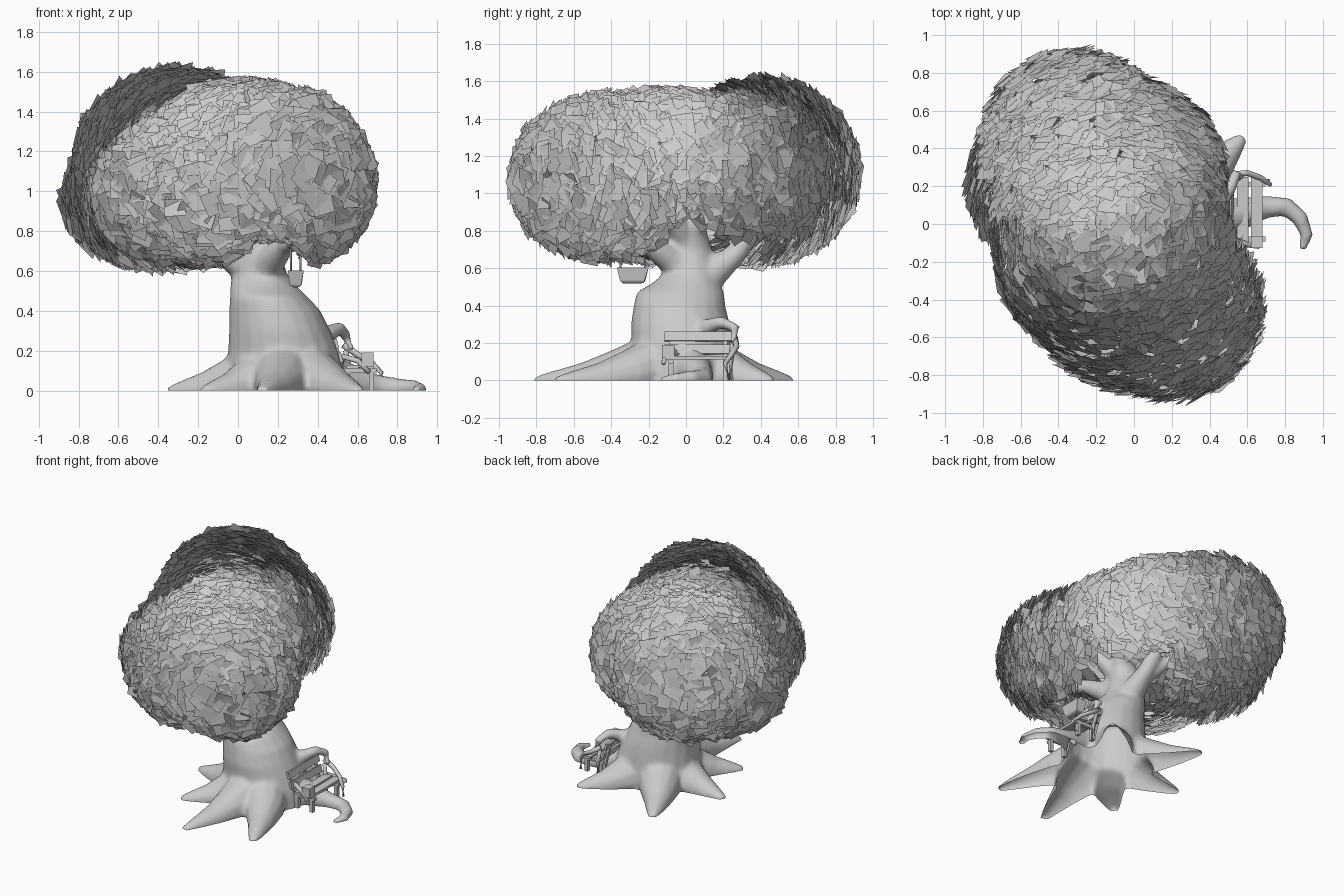
import bpy, bmesh, math, random
from mathutils import Vector, Matrix

random.seed(4)
cube = bpy.data.objects.get("Cube")
if cube:
    bpy.data.objects.remove(cube)


def make_object(name, bm, smooth=False):
    mesh = bpy.data.meshes.new(name)
    bm.to_mesh(mesh)
    bm.free()
    for poly in mesh.polygons:
        poly.use_smooth = smooth
    obj = bpy.data.objects.new(name, mesh)
    bpy.context.collection.objects.link(obj)
    return obj


def skin_rings(bm, rings):
    """Closed skin over equal rings of vertices."""
    sides = len(rings[0])
    for lower, upper in zip(rings, rings[1:]):
        for k in range(sides):
            n = (k + 1) % sides
            bm.faces.new((lower[k], lower[n], upper[n], upper[k]))
    bm.faces.new(rings[0][::-1])
    bm.faces.new(rings[-1])


def tube(bm, path, sides=12):
    """Closed tapering tube through (x, y, z, radius) points."""
    pts = [Vector(p[:3]) for p in path]
    rings = []
    for i, p in enumerate(pts):
        tangent = pts[min(i + 1, len(pts) - 1)] - pts[max(i - 1, 0)]
        rot = tangent.to_track_quat('Z', 'Y')
        angles = [math.tau * k / sides for k in range(sides)]
        rings.append([bm.verts.new(p + rot @ Vector((math.cos(a), math.sin(a), 0)) * path[i][3])
                      for a in angles])
    skin_rings(bm, rings)


def box(bm, center, size, tilt=0):
    mat = Matrix.Translation(center) @ Matrix.Rotation(tilt, 4, 'Y') @ Matrix.Diagonal((*size, 1))
    return bmesh.ops.create_cube(bm, size=1, matrix=mat)["verts"]


# Trunk: leaning main stem as stacked rings
bm = bmesh.new()
stem = [(-.1, .25, -.02, .31, .29), (.1, .24, -.02, .30, .28), (.2, .23, -.02, .28, .27),
        (.3, .21, -.03, .255, .265), (.4, .185, -.035, .23, .245), (.47, .155, -.03, .195, .235),
        (.52, .13, .0, .17, .18), (.58, .11, .03, .14, .14), (.7, .09, .02, .12, .12),
        (.84, .12, .0, .10, .10)]
skin_rings(bm, [[bm.verts.new((x + rx * math.cos(a), y + ry * math.sin(a), z))
                 for a in [math.tau * k / 20 for k in range(20)]]
                for z, x, y, rx, ry in stem])

# Roots: sloping tubes spreading from the stem to the ground
for tx, ty in [(.61, -.70), (.12, -.81), (-.18, -.42), (-.35, .05), (-.12, .57), (.58, .46)]:
    path = []
    for t, z, r in [(.2, .08, .17), (.45, .03, .135), (.68, .005, .09), (.88, -.005, .055), (1, -.01, .03)]:
        bend = .04 * math.sin(t * math.pi)
        path.append((.23 + (tx - .23) * t - bend * ty, -.02 + (ty + .02) * t + bend * tx, z, r))
    tube(bm, path)
tube(bm, [(.35, .0, .1, .14), (.55, .05, .05, .09), (.7, .09, .02, .06), (.81, .09, .01, .052),
          (.88, .03, .01, .045), (.915, -.06, .005, .035), (.89, -.14, .0, .02)])

# Branches: heavy limbs reaching into the crown
tube(bm, [(.11, .02, .56, .11), (.17, -.1, .66, .075), (.24, -.22, .73, .05), (.32, -.36, .76, .045), (.36, -.5, .86, .03)])
tube(bm, [(.13, .03, .5, .12), (.13, .15, .58, .085), (.12, .26, .67, .06), (.1, .34, .78, .055), (.08, .42, .95, .035)])
tube(bm, [(.09, .24, .66, .05), (0, .36, .76, .045), (-.1, .46, .9, .03)])
tube(bm, [(.09, .02, .6, .10), (-.04, 0, .67, .07), (-.16, -.03, .73, .05), (-.32, -.02, .86, .035)])
tube(bm, [(.12, 0, .75, .09), (.2, -.05, .84, .06), (.27, -.12, .95, .035)])
tube(bm, [(.12, 0, .75, .09), (.17, .07, .86, .06), (.2, .13, .98, .035)])
tube(bm, [(.38, .08, .22, .07), (.46, .12, .29, .045), (.51, .19, .31, .035),
          (.54, .265, .28, .03), (.57, .25, .2, .022)])
raw = make_object("trunk_source", bm)

# Fuse stem, roots and branches into one smooth shell, open at the ground
remesh = raw.modifiers.new("fuse", 'REMESH')
remesh.mode = 'VOXEL'
remesh.voxel_size = .016
soften = raw.modifiers.new("soften", 'SMOOTH')
soften.factor = .5
soften.iterations = 6
bpy.context.view_layer.update()
evaluated = raw.evaluated_get(bpy.context.evaluated_depsgraph_get())
bm = bmesh.new()
bm.from_mesh(evaluated.to_mesh())
evaluated.to_mesh_clear()
bmesh.ops.bisect_plane(bm, geom=bm.verts[:] + bm.edges[:] + bm.faces[:], plane_co=(0, 0, 0),
                       plane_no=(0, 0, 1), clear_inner=True)
bpy.data.objects.remove(raw)
make_object("trunk_with_roots_and_branches", bm, True)

# Crown: square leaf cards facing away from the core, over blended rounded lobes
CORE = Vector((-.08, -.03, 1.08))
BLEND = 12
lobes = [((-.32, .42, 1.12), (.50, .51, .48)),
         ((.02, .29, 1.1), (.46, .46, .42)),
         ((.2, -.48, 1.08), (.46, .46, .42)),
         ((.34, -.44, 1.0), (.32, .40, .33)),
         ((-.05, -.5, .99), (.42, .38, .33)),
         ((-.26, -.18, 1.0), (.48, .5, .36)),
         ((.02, -.12, 1.2), (.50, .53, .36)),
         ((-.42, .2, .94), (.46, .4, .31))]


def field(p):
    total = 0
    for c, r in lobes:
        q = math.sqrt(sum(((p[i] - c[i]) / r[i]) ** 2 for i in range(3)))
        total += math.exp(-BLEND * (q - 1))
    return total


def surface_distance(d):
    near, far = .1, 1.5
    for _ in range(12):
        mid = (near + far) / 2
        if field(CORE + d * mid) > 1:
            near = mid
        else:
            far = mid
    return near


def leaf_card(bm, center, normal, size):
    rot = normal.to_track_quat('Z', 'Y').to_matrix() @ Matrix.Rotation(random.uniform(0, math.tau), 3, 'Z')
    bm.faces.new([bm.verts.new(center + rot @ Vector((sx, sy, 0)) * size / 2)
                  for sx, sy in ((-1, -1), (1, -1), (1, 1), (-1, 1))])


bm = bmesh.new()
while len(bm.faces) < 4200:
    d = Vector([random.gauss(0, 1) for _ in range(3)]).normalized()
    dist = surface_distance(d)
    # Keep the leaves evenly dense over the stretched surface
    if random.random() > dist ** 2 / .9:
        continue
    p = CORE + d * (dist - random.uniform(0, .03))
    if p.z < .9 and math.hypot(p.x - .14, p.y - .02) < .19:
        continue
    p.z = max(p.z, .8 - max(0, abs(p.x - .17) - .1))
    n = d + Vector([random.gauss(0, .13) for _ in range(3)])
    leaf_card(bm, p, n.normalized(), random.uniform(.08, .12))
make_object("leaf_crown", bm)

# Bench: slatted seat and back
bm = bmesh.new()
for x in (.575, .65):
    box(bm, (x, .07, .12), (.06, .36, .018))
for z in (.165, .235):
    box(bm, (.515 - (z - .165) * .3, .065, z), (.016, .36, .05), -.25)
for y in (-.08, .21):
    box(bm, (.61, y, .1), (.17, .025, .025))
    box(bm, (.51, y, .14), (.022, .022, .24), -.25)
    for x in (.55, .67):
        box(bm, (x, y, .053), (.025, .025, .106))
box(bm, (.65, -.095, .155), (.06, .065, .07))
make_object("bench", bm)

# Bench arms: thin crooked twigs
bm = bmesh.new()
tube(bm, [(.53, .26, .23, .018), (.6, .27, .18, .016), (.67, .245, .14, .015),
          (.72, .21, .09, .012), (.71, .23, .01, .01)], 8)
tube(bm, [(.5, -.02, .1, .018), (.53, -.08, .17, .016), (.6, -.11, .15, .014), (.66, -.12, .09, .012)], 8)
tube(bm, [(.54, .25, .2, .014), (.56, .24, .1, .014), (.56, .24, .0, .016)], 8)
make_object("bench_arms", bm, True)

# Swing: tapered bucket seat on four ropes
bm = bmesh.new()
for v in box(bm, (.29, -.285, .56), (.08, .17, .085)):
    if v.co.z < .56:
        v.co.x = .29 + (v.co.x - .29) * .7
        v.co.y = -.285 + (v.co.y + .285) * .75
bmesh.ops.bevel(bm, geom=[e for e in bm.edges if all(v.co.z < .56 for v in e.verts)],
                offset=.02, segments=3, affect='EDGES', profile=.5)
make_object("swing_seat", bm)
bm = bmesh.new()
for x in (.265, .315):
    for y in (-.35, -.22):
        tube(bm, [(x, y, .58, .005), (x, y, .78, .005)], 6)
make_object("swing_ropes", bm, True)
